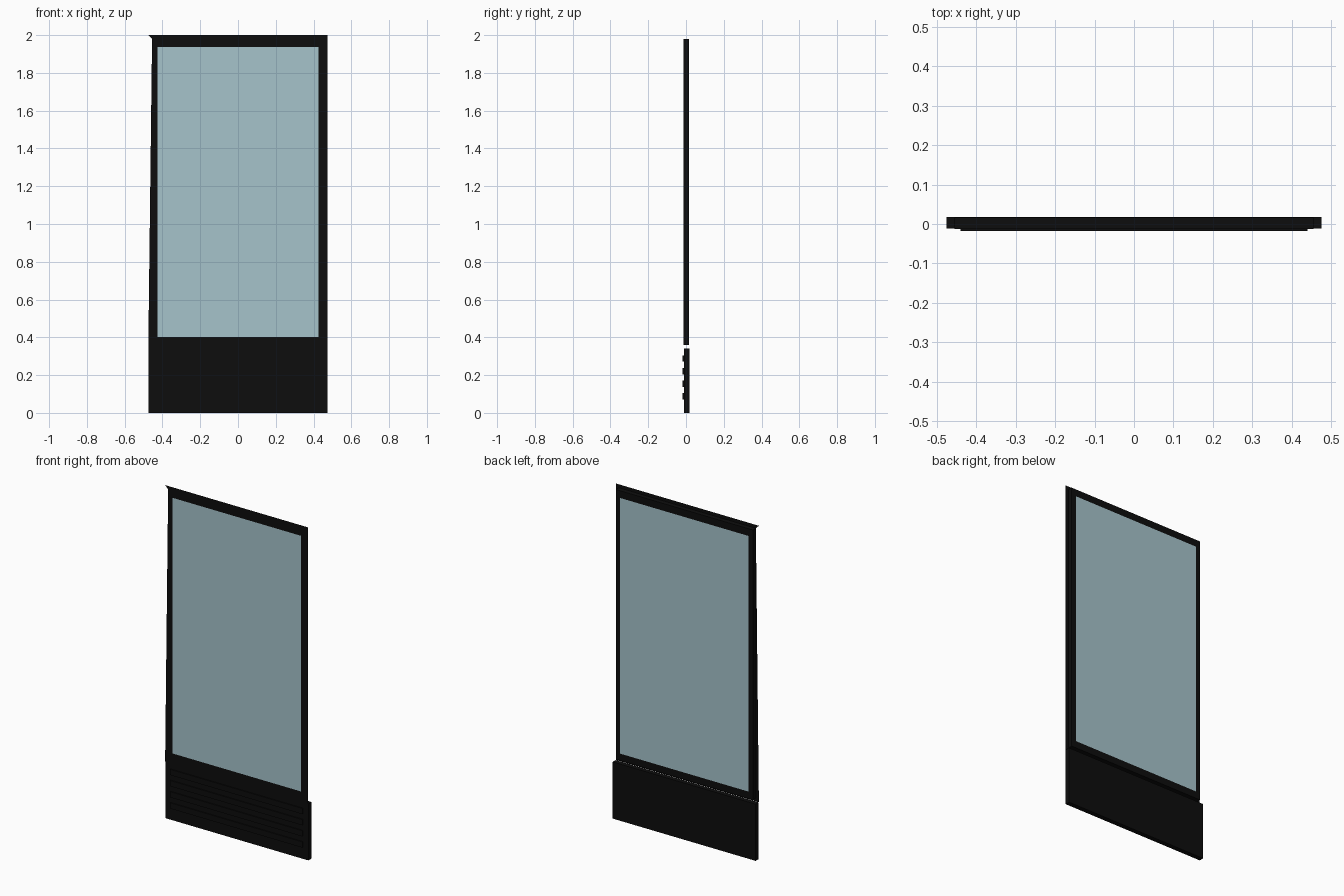
import bpy

if "Cube" in bpy.data.objects:
    bpy.data.objects.remove(bpy.data.objects["Cube"])

FRONT, BACK = -0.013, 0.016      # frame depth
HALF, LIP = 0.455, 0.475         # frame half width, flange half width


def material(name, colour):
    m = bpy.data.materials.new(name)
    m.diffuse_color = colour
    m.use_nodes = True
    m.node_tree.nodes["Principled BSDF"].inputs["Base Color"].default_value = m.diffuse_color
    return m


black = material("black_metal", (0.004, 0.004, 0.004, 1))
tint = material("glass_tint", (0.38, 0.55, 0.60, 0.5))


def mesh_object(name, verts, faces, mat):
    me = bpy.data.meshes.new(name)
    me.from_pydata(verts, [], faces)
    me.materials.append(mat)
    ob = bpy.data.objects.new(name, me)
    bpy.context.collection.objects.link(ob)
    return ob


def rect(x, z0, z1, y):
    return [(-x, y, z0), (x, y, z0), (x, y, z1), (-x, y, z1)]


def box(name, x, y0, y1, z0, z1, mat):
    faces = [(0, 1, 2, 3), (7, 6, 5, 4)]
    faces += [(i, i + 4, (i + 1) % 4 + 4, (i + 1) % 4) for i in range(4)]
    return mesh_object(name, rect(x, z0, z1, y0) + rect(x, z0, z1, y1), faces, mat)


# Window frame: rectangular ring swept through outer/inner, front/back loops
loops = (rect(HALF, 0.36, 1.98, FRONT) + rect(HALF, 0.36, 1.98, BACK)
         + rect(0.426, 0.402, 1.937, BACK) + rect(0.426, 0.402, 1.937, FRONT))
ring = []
for a in range(4):
    b = (a + 1) % 4
    for i in range(4):
        j = (i + 1) % 4
        ring.append((a * 4 + i, b * 4 + i, b * 4 + j, a * 4 + j))
mesh_object("window_frame", loops, ring, black)

# Thin mitred front flange; the left strip tapers to nothing at the top
flange = rect(LIP, 0.34, 2.0, FRONT) + rect(HALF, 0.36, 1.98, FRONT)
mesh_object("front_flange", flange,
            [(0, 1, 5, 4), (1, 2, 6, 5), (2, 3, 7, 6), (0, 4, 7)], black)

# Glass panes flush with both sides of the frame
mesh_object("front_glass", rect(0.426, 0.402, 1.937, FRONT), [(0, 1, 2, 3)], tint)
mesh_object("back_glass", rect(0.426, 0.402, 1.937, BACK), [(3, 2, 1, 0)], tint)

# Kick panel and its raised slats
box("kick_panel", LIP, -0.011, 0.018, 0.0, 0.34, black)
for k in range(4):
    z = 0.07 + 0.067 * k
    box(f"kick_slat_{k + 1}", 0.44, -0.018, -0.011, z, z + 0.034, black)
